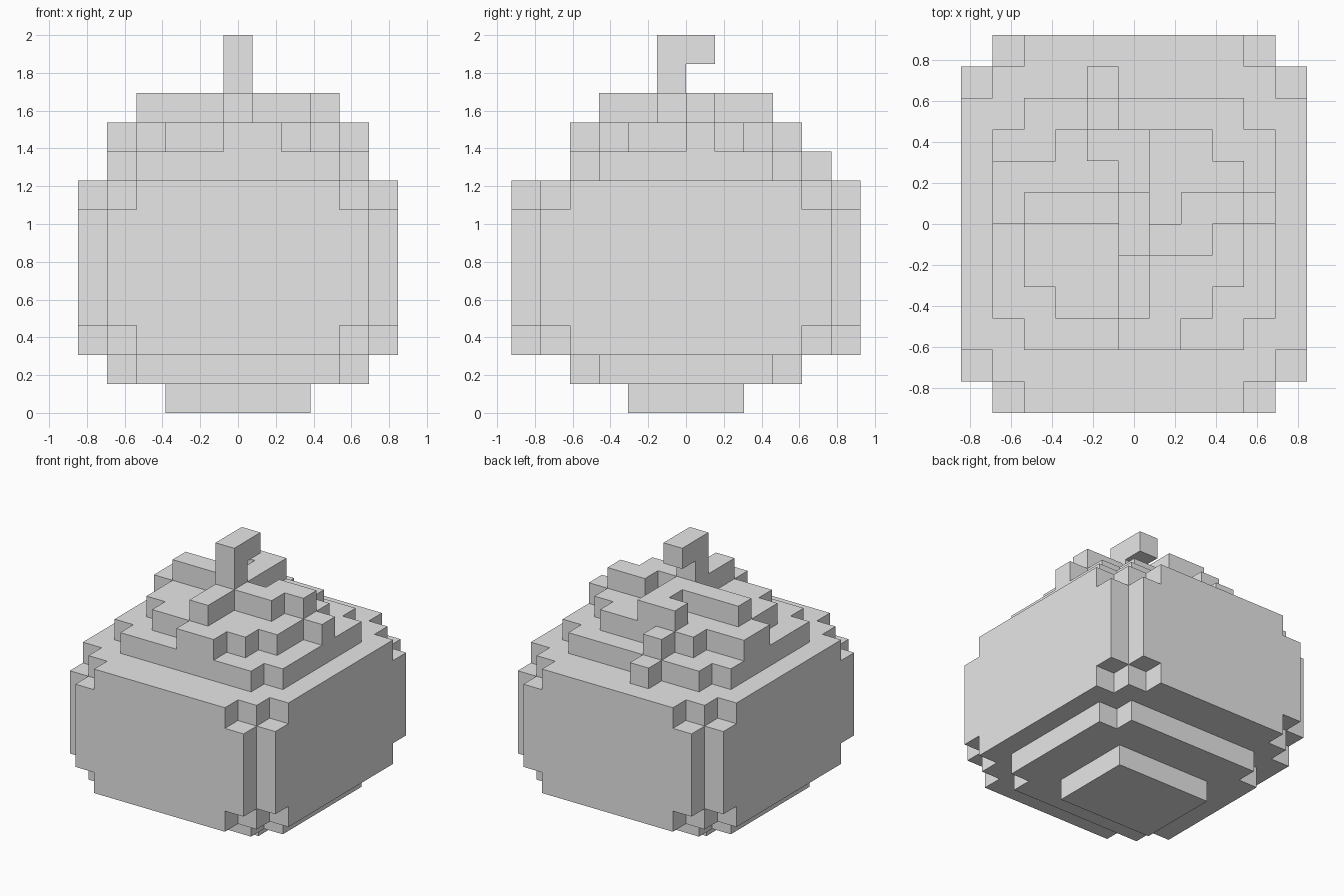
import bpy
import bmesh
from mathutils import Vector

CELL = 2 / 13                      # block edge length
ORIGIN = Vector((-5.5, -6, 0))     # grid corner, in blocks

old = bpy.data.objects.get("Cube")
if old:
    bpy.data.objects.remove(old, do_unlink=True)

grey = bpy.data.materials.new("plain_grey")
grey.use_nodes = True
grey.diffuse_color = (0.8, 0.8, 0.8, 1)
grey.node_tree.nodes["Principled BSDF"].inputs["Base Color"].default_value = (0.8, 0.8, 0.8, 1)


def slab(xs, ys, zs, cut=0):
    """Blocks in inclusive ranges, with stepped corners 'cut' blocks deep."""
    cells = set()
    for x in range(xs[0], xs[1] + 1):
        for y in range(ys[0], ys[1] + 1):
            corner = min(x - xs[0], xs[1] - x) + min(y - ys[0], ys[1] - y)
            if corner >= cut:
                cells |= {(x, y, z) for z in range(zs[0], zs[1] + 1)}
    return cells


def build(name, cells, solid):
    """Skin of the blocks, flat areas merged, no faces hidden inside the solid."""
    bm = bmesh.new()
    for cell in sorted(cells):
        for axis in range(3):
            for side in (0, 1):
                step = [0, 0, 0]
                step[axis] = 2 * side - 1
                if tuple(c + s for c, s in zip(cell, step)) in solid:
                    continue
                u, v = (axis + 1) % 3, (axis + 2) % 3
                ring = []
                for a, b in ((0, 0), (1, 0), (1, 1), (0, 1)):
                    p = Vector(cell)
                    p[axis] += side
                    p[u] += a
                    p[v] += b
                    ring.append(bm.verts.new((p + ORIGIN) * CELL))
                bm.faces.new(ring if side else ring[::-1])
    bmesh.ops.remove_doubles(bm, verts=bm.verts, dist=CELL / 100)
    bmesh.ops.dissolve_limit(bm, angle_limit=0.01, verts=bm.verts, edges=bm.edges)
    mesh = bpy.data.meshes.new(name)
    bm.to_mesh(mesh)
    bm.free()
    mesh.materials.append(grey)
    bpy.context.collection.objects.link(bpy.data.objects.new(name, mesh))


parts = {
    # Rounded fruit body, from the foot up
    "foot": slab((3, 7), (4, 7), (0, 0)),
    "body": slab((1, 9), (2, 9), (1, 1), 1)
    | slab((0, 10), (0, 11), (2, 2), 2)
    | slab((0, 10), (0, 11), (3, 6), 1)
    | slab((0, 10), (0, 11), (7, 7), 2),
    "shoulder": slab((1, 9), (2, 9), (8, 8), 1),
    "crown": slab((2, 8), (3, 8), (9, 9), 1),
    # Leaf arms twisting out of the stem, each dropping over the crown edge
    "leaf_centre": slab((5, 5), (5, 6), (10, 10)),
    "front_leaf": slab((5, 5), (3, 4), (10, 10)) | slab((5, 6), (2, 2), (9, 9)),
    "back_leaf": slab((5, 5), (7, 8), (10, 10)) | slab((4, 4), (8, 8), (10, 10))
    | slab((4, 4), (9, 9), (9, 9)) | slab((4, 4), (10, 10), (8, 8)),
    "left_leaf": slab((6, 7), (5, 5), (10, 10)) | slab((7, 8), (6, 6), (10, 10))
    | slab((9, 9), (6, 6), (9, 9)),
    "right_leaf": slab((2, 4), (6, 6), (10, 10)) | slab((1, 1), (6, 7), (9, 9)),
    # Hooked stem
    "stem": slab((5, 5), (5, 5), (11, 12)) | slab((5, 5), (6, 6), (12, 12)),
}

solid = set().union(*parts.values())
for name, cells in parts.items():
    build(name, cells, solid)
